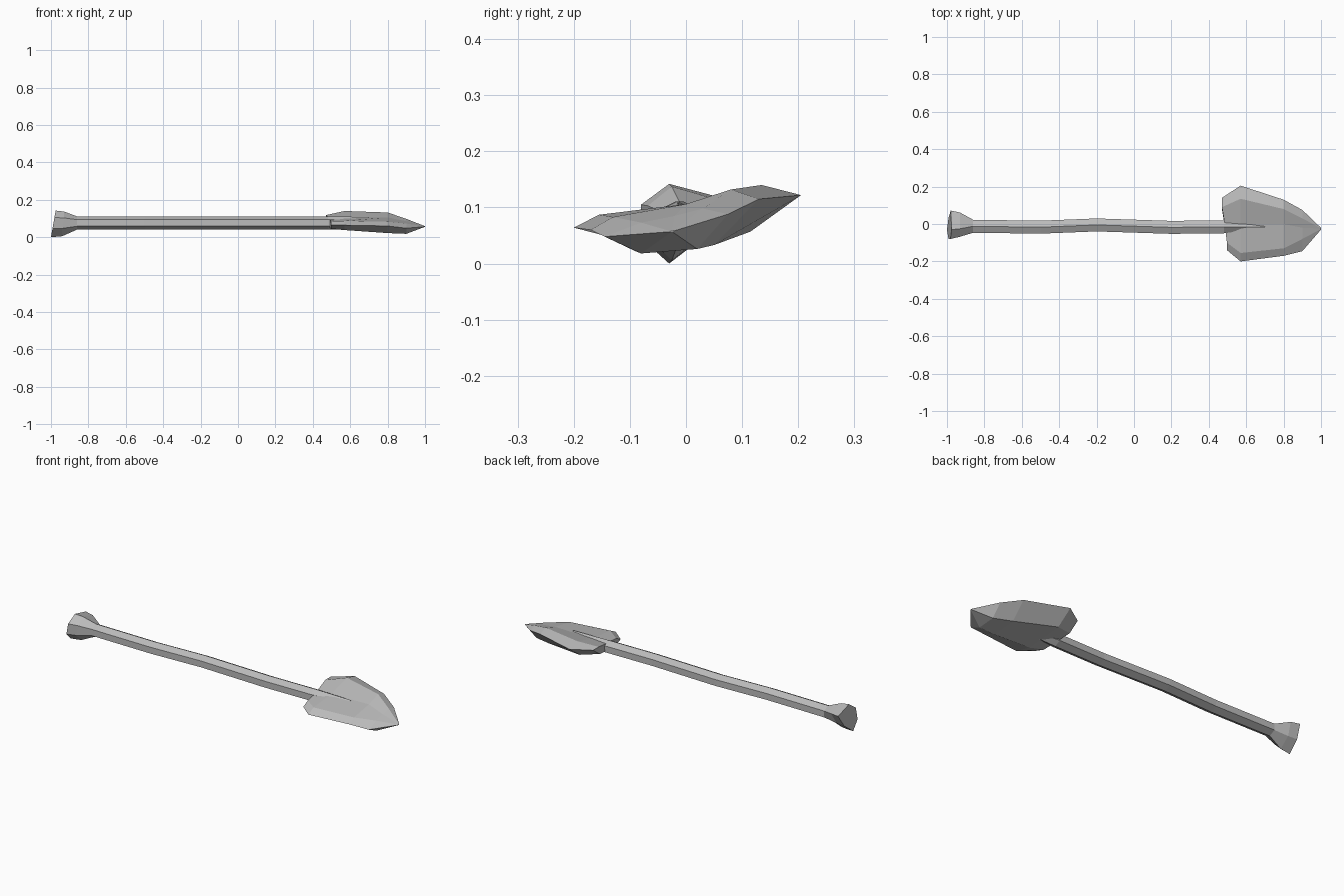
import bpy, bmesh, math

cube = bpy.data.objects.get("Cube")
if cube:
    bpy.data.objects.remove(cube, do_unlink=True)

grey = bpy.data.materials.new("stone grey")
grey.use_nodes = True
colour = (0.5, 0.5, 0.5, 1)
grey.diffuse_color = colour
grey.node_tree.nodes["Principled BSDF"].inputs["Base Color"].default_value = colour


def loft(name, rings):
    """Skin a list of equal-length point rings and cap both ends."""
    bm = bmesh.new()
    loops = [[bm.verts.new(p) for p in ring] for ring in rings]
    n = len(loops[0])
    for a, b in zip(loops, loops[1:]):
        for i in range(n):
            j = (i + 1) % n
            bm.faces.new((a[i], a[j], b[j], b[i]))
    bm.faces.new(loops[0])
    bm.faces.new(loops[-1])
    bmesh.ops.recalc_face_normals(bm, faces=bm.faces)
    mesh = bpy.data.meshes.new(name)
    bm.to_mesh(mesh)
    bm.free()
    mesh.materials.append(grey)
    obj = bpy.data.objects.new(name, mesh)
    bpy.context.collection.objects.link(obj)
    return obj


def hexagon(x, y, z, ry, rz):
    angles = [math.radians(30 + 60 * i) for i in range(6)]
    return [(x, y + ry * math.cos(a), z + rz * math.sin(a)) for a in angles]


# Shaft: slightly wavy six-sided pole, narrowing to a ridge on the blade
path = [(-0.87, -0.012), (-0.5, -0.017), (-0.2, -0.005), (0.2, -0.018), (0.48, -0.015)]
rings = [hexagon(x, y, 0.076, 0.04, 0.035) for x, y in path]
rings.append(hexagon(0.7, -0.015, 0.078, 0.008, 0.03))
loft("shaft", rings)

# Butt: flared end with a notch on the back side
flare = [(0.072, 0.115), (-0.03, 0.142), (-0.08, 0.105),
         (-0.08, 0.045), (-0.03, 0.0), (0.035, 0.05)]
neck = hexagon(-0.86, -0.012, 0.076, 0.04, 0.035)
outer = [(-0.93 - 0.01 * (z < 0.08), y * 0.85, 0.076 + (z - 0.076) * 0.93) for y, z in flare]
end = [(-0.975 - 0.025 * (1 - z / 0.142), y, z) for y, z in flare]
loft("flared_butt", [neck, outer, end])

# Blade: tilted leaf; each ring runs front rim, top, back rim, bottom
sections = [
    (0.485, [(-0.14, .065), (-0.10, .085), (0, .098), (0.09, .118),
             (0.14, .118), (0.08, .075), (-0.08, .045)]),
    (0.57, [(-0.2, .064), (-0.155, .087), (0, .102), (0.135, .14),
            (0.205, .122), (0.115, .057), (-0.10, .038)]),
    (0.80, [(-0.17, .06), (-0.13, .083), (0, .106), (0.08, .132),
            (0.13, .115), (0.05, .033), (-0.09, .022)]),
    (0.90, [(-0.145, .048), (-0.08, .073), (-0.02, .085), (0.03, .098),
            (0.075, .088), (0.02, .026), (-0.08, .018)]),
]
rings = [[(x, y, z) for y, z in pts] for x, pts in sections]
# The back corner of the root sweeps towards the shaft
rings[0] = [(x + (-0.015 if y > 0.05 else 0.012 if y < -0.05 else 0), y, z)
            for x, y, z in rings[0]]
tip = [(1.0, -0.025 + (y + 0.025) * 0.04, 0.057 + (z - 0.057) * 0.04)
       for x, y, z in rings[-1]]
loft("blade", rings + [tip])
